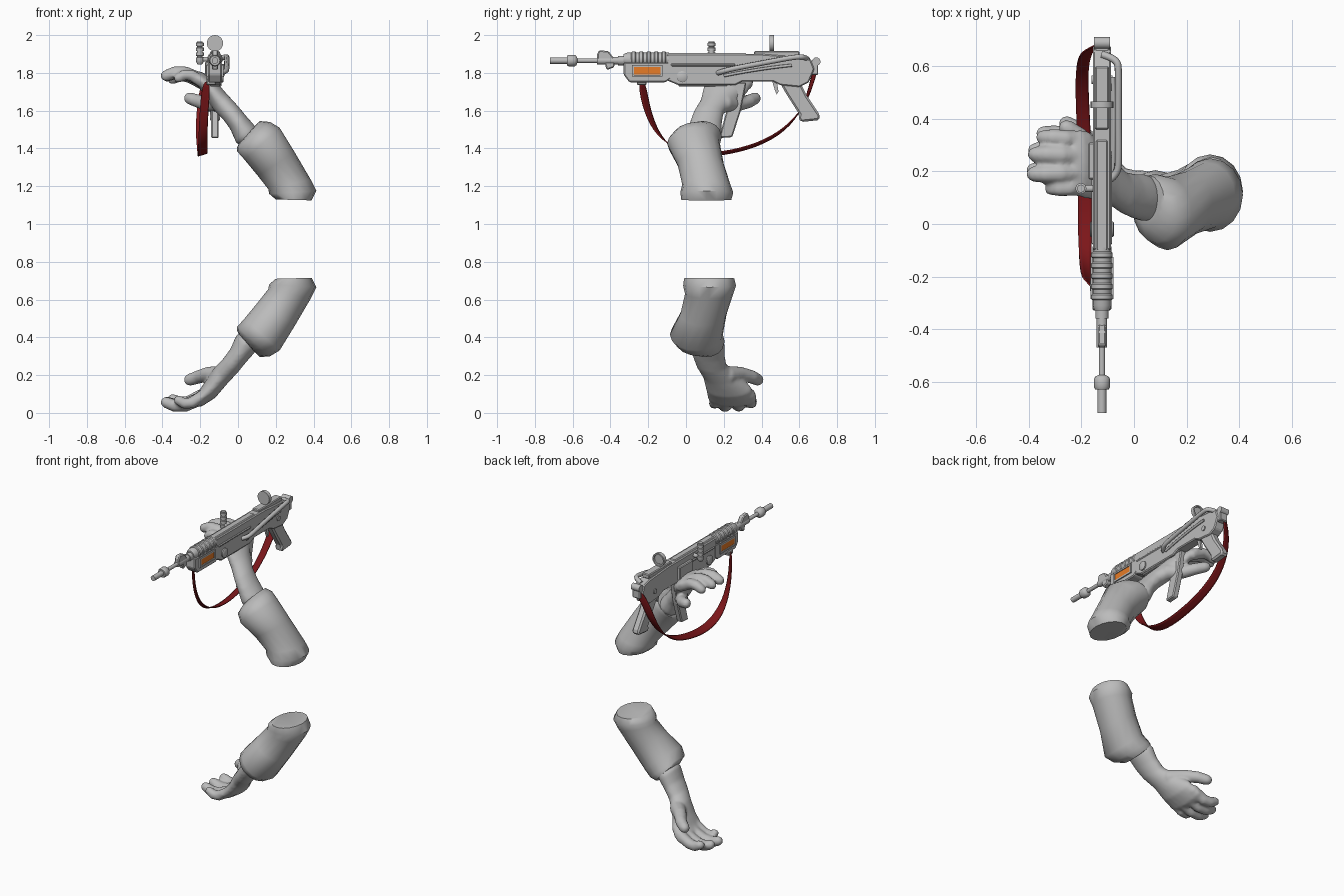
import bpy, bmesh, math
from mathutils import Vector

if "Cube" in bpy.data.objects:
    bpy.data.objects.remove(bpy.data.objects["Cube"])

GX = -0.122   # centre plane of the weapon


def material(name, rgb):
    m = bpy.data.materials.new(name)
    m.use_nodes = True
    m.diffuse_color = (*rgb, 1)
    m.node_tree.nodes["Principled BSDF"].inputs["Base Color"].default_value = (*rgb, 1)
    return m


GREY = material("plain grey", (0.5, 0.5, 0.5))
RED = material("strap red", (0.2, 0.008, 0.01))
ORANGE = material("panel orange", (0.8, 0.2, 0.02))


def finish(name, bm, mat=GREY, bevel=0, smooth=35):
    bmesh.ops.recalc_face_normals(bm, faces=bm.faces)
    me = bpy.data.meshes.new(name)
    bm.to_mesh(me)
    bm.free()
    me.materials.append(mat)
    ob = bpy.data.objects.new(name, me)
    bpy.context.collection.objects.link(ob)
    if bevel:
        mod = ob.modifiers.new("bevel", "BEVEL")
        mod.width, mod.segments, mod.limit_method = bevel, 1, "ANGLE"
    bpy.ops.object.select_all(action="DESELECT")
    ob.select_set(True)
    bpy.context.view_layer.objects.active = ob
    if smooth:
        bpy.ops.object.shade_smooth_by_angle(angle=math.radians(smooth))
    return ob


def skin(bm, rings):
    """Bridge closed rings of points and cap both ends."""
    vs = [[bm.verts.new(p) for p in r] for r in rings]
    n = len(vs[0])
    for a, b in zip(vs, vs[1:]):
        for i in range(n):
            bm.faces.new((a[i], a[(i + 1) % n], b[(i + 1) % n], b[i]))
    bm.faces.new(vs[0])
    bm.faces.new(vs[-1])


def plate(name, pts, half, x=GX, mat=GREY, bevel=0.006):
    """Side outline of (y, z) points given thickness along x."""
    bm = bmesh.new()
    skin(bm, [[(x + s * half, y, z) for y, z in pts] for s in (-1, 1)])
    return finish(name, bm, mat, bevel, 0)


def box(name, y0, y1, z0, z1, half, x=GX, mat=GREY, bevel=0.005):
    return plate(name, [(y0, z0), (y1, z0), (y1, z1), (y0, z1)], half, x, mat, bevel)


def turned(name, origin, axis, profile, sides=16):
    """Lathe of (distance, radius) pairs along an axis."""
    q = Vector(axis).to_track_quat("Z", "Y")
    bm = bmesh.new()
    skin(bm, [[Vector(origin) + q @ Vector((r * math.cos(t), r * math.sin(t), d))
               for t in (math.tau * i / sides for i in range(sides))] for d, r in profile])
    return finish(name, bm)


def tube_rings(pts, radii, sides=12):
    """Rings round a path with rounded ends."""
    pts = [Vector(p) for p in pts]
    d0, d1 = (pts[0] - pts[1]).normalized(), (pts[-1] - pts[-2]).normalized()
    r0, r1 = radii[0], radii[-1]
    path = [(pts[0] + d0 * r0 * .8, r0 * .5)] + list(zip(pts, radii))
    path += [(pts[-1] + d1 * r1 * .6, r1 * .8), (pts[-1] + d1 * r1 * .95, r1 * .35)]
    rings = []
    for i, (p, r) in enumerate(path):
        t = path[min(i + 1, len(path) - 1)][0] - path[max(i - 1, 0)][0]
        u = t.cross(Vector((0, .3, 1))).normalized()
        v = t.cross(u).normalized()
        rings.append([p + r * (u * math.cos(a) + v * math.sin(a))
                      for a in (math.tau * k / sides for k in range(sides))])
    return rings


def pipe(name, pts, r):
    cu = bpy.data.curves.new(name, "CURVE")
    cu.dimensions, cu.bevel_depth, cu.bevel_resolution, cu.use_fill_caps = "3D", r, 2, True
    sp = cu.splines.new("NURBS")
    sp.points.add(len(pts) - 1)
    for p, co in zip(sp.points, pts):
        p.co = (*co, 1)
    sp.use_endpoint_u, sp.order_u = True, 3
    cu.materials.append(GREY)
    ob = bpy.data.objects.new(name, cu)
    bpy.context.collection.objects.link(ob)


def section(outer, inner, y0, y1, sides=16):
    """Ellipse between two (x, z) edge points, spanning y0 to y1."""
    a, b = Vector((outer[0], 0, outer[1])), Vector((inner[0], 0, inner[1]))
    c = (a + b) / 2 + Vector((0, (y0 + y1) / 2, 0))
    return [c + (a - b) / 2 * math.cos(t) + Vector((0, (y1 - y0) / 2, 0)) * math.sin(t)
            for t in (math.tau * i / sides for i in range(sides))]


# Arms: the lower one mirrors the upper one
SLEEVE = [((.10, 1.53), (.005, 1.425), .02, .17), ((.115, 1.545), (-.005, 1.405), -.01, .185),
          ((.17, 1.54), (-.005, 1.385), -.07, .19), ((.22, 1.51), (.035, 1.34), -.1, .18),
          ((.30, 1.38), (.105, 1.255), -.045, .2), ((.385, 1.235), (.16, 1.185), -.02, .235),
          ((.415, 1.175), (.165, 1.16), -.03, .25), ((.39, 1.125), (.2, 1.13), -.025, .24)]
PALM = [((.12, 1.48), (.04, 1.4), .02, .17), ((.085, 1.525), (-.01, 1.43), .01, .19),
        ((.045, 1.57), (-.04, 1.5), .02, .19), ((0, 1.625), (-.08, 1.555), .04, .2),
        ((-.06, 1.69), (-.125, 1.6), .075, .25), ((-.12, 1.76), (-.165, 1.66), .09, .33),
        ((-.19, 1.805), (-.205, 1.72), .1, .36), ((-.225, 1.81), (-.23, 1.745), .11, .355)]
# finger: base y, tip y, length, height, radius
FINGERS = [(.32, .33, .165, -.015, .034), (.26, .265, .195, 0, .036),
           (.195, .19, .2, .002, .036), (.14, .135, .135, -.01, .031)]
THUMB = [(-.09, .2, 1.64), (-.16, .275, 1.635), (-.21, .335, 1.65), (-.255, .365, 1.665)]


def arm(label, flip):
    def place(bm):
        for v in bm.verts:
            if flip:
                v.co.z = 1.84 - v.co.z
                v.co.y += .015
        return bm

    bm = bmesh.new()
    skin(bm, [section(*s) for s in SLEEVE])
    ob = finish(label + "_sleeve", place(bm), smooth=50)
    bm = bmesh.new()
    skin(bm, [section(*s, sides=20) for s in PALM])
    for y0, y1, ln, dz, r in FINGERS:
        skin(bm, tube_rings([(-.18, y0, 1.755 + dz), (-.18 - ln * .5, (y0 + y1) / 2, 1.798 + dz),
                             (-.18 - ln * .78, y1, 1.80 + dz), (-.18 - ln, y1, 1.783 + dz)],
                            [r, r, r * .95, r * .85]))
    skin(bm, tube_rings(THUMB, [.05, .04, .036, .033]))
    glove = finish(label + "_glove", place(bm), smooth=180)
    rm = glove.modifiers.new("fuse", "REMESH")
    rm.mode, rm.voxel_size, rm.use_smooth_shade = "VOXEL", .009, True
    sm = glove.modifiers.new("soften", "SMOOTH")
    sm.factor, sm.iterations = .5, 5


arm("upper", False)
arm("lower", True)

# Barrel, muzzle and front sight
turned("barrel", (GX, -.72, 1.865), (0, 1, 0),
       [(0, .017), (.09, .017), (.09, .026), (.1, .031), (.13, .031), (.14, .024), (.145, .012),
        (.25, .012), (.25, .02), (.36, .02), (.36, .025), (.42, .025)])
plate("front_sight", [(-.47, 1.9), (-.46, 1.92), (-.41, 1.915), (-.375, 1.87), (-.38, 1.83),
                      (-.42, 1.815), (-.43, 1.85), (-.47, 1.85)], .016)

# Handguard with cooling ribs and an orange panel on each side
turned("barrel_shroud", (GX, -.33, 1.872), (0, 1, 0), [(0, .028), (.02, .036), (.24, .036)])
for i in range(5):
    y = -.29 + i * .04
    turned("shroud_rib", (GX, y, 1.873), (0, 1, 0), [(0, .036), (.005, .041), (.02, .041), (.025, .036)])
plate("handguard", [(-.33, 1.855), (-.08, 1.855), (-.08, 1.77), (-.11, 1.75), (-.3, 1.75), (-.33, 1.79)], .036)
for s in (-1, 1):
    x = GX + s * .038
    box("orange_panel", -.275, -.135, 1.792, 1.83, .003, x, ORANGE, 0)
    for z in (1.785, 1.837):
        box("panel_frame_rail", -.285, -.125, z - .005, z + .005, .006, x, bevel=0)
    for y in (-.28, -.13):
        box("panel_frame_post", y - .005, y + .005, 1.785, 1.837, .006, x, bevel=0)
    box("receiver_rib", -.08, .26, 1.835, 1.85, .005, GX + s * .034)
    turned("pivot_bolt", (GX + s * .03, -.02, 1.78), (s, 0, 0), [(0, .03), (.012, .03), (.016, .024)])
    turned("rear_bolt", (GX + s * .03, .55, 1.79), (s, 0, 0), [(0, .016), (.01, .016)])

# Receiver, top rail and stock end
plate("receiver", [(-.1, 1.9), (.4, 1.9), (.6, 1.885), (.66, 1.87), (.68, 1.82), (.65, 1.75),
                   (.6, 1.725), (.5, 1.735), (.46, 1.755), (.3, 1.755), (.26, 1.735), (-.04, 1.735),
                   (-.1, 1.76)], .034)
box("top_rail", -.1, .32, 1.89, 1.905, .022)
box("rear_sight_base", .36, .6, 1.885, 1.915, .026)
box("lower_body", -.04, .22, 1.727, 1.76, .026)
box("ejection_plate", .17, .31, 1.77, 1.86, .012, GX - .04)
box("end_block", .61, .7, 1.79, 1.865, .028)
turned("end_ring", (GX - .03, .69, 1.86), (1, 0, 0), [(0, .022), (.06, .022)])

# Sights and side knob
box("sight_stem", .445, .465, 1.9, 1.93, .014)
turned("sight_disc", (GX, .442, 1.957), (0, 1, 0),
       [(0, .034), (0, .043), (.024, .043), (.024, .034), (.016, .032)], 24)
ribs = [(0, .012), (.01, .018)]
for i in range(4):
    ribs += [(.02 + i * .026, .021), (.036 + i * .026, .021), (.038 + i * .026, .015), (.044 + i * .026, .015)]
turned("side_knob", (-.202, .135, 1.845), (0, 0, 1), ribs)
turned("knob_arm", (-.205, .135, 1.872), (1, 0, 0), [(0, .013), (.07, .013)])

# Side hose
pipe("side_hose", [(GX + .03, .17, 1.80), (-.062, .19, 1.808), (-.058, .26, 1.825), (-.06, .42, 1.855),
                   (-.058, .58, 1.885), (-.065, .63, 1.885), (GX, .645, 1.87)], .014)
pipe("side_rod", [(-.08, .2, 1.785), (-.075, .4, 1.825), (-.08, .56, 1.84)], .008)

# Grip, trigger and magazine
plate("pistol_grip", [(.49, 1.76), (.61, 1.74), (.64, 1.68), (.71, 1.575), (.705, 1.55), (.61, 1.54),
                      (.595, 1.56), (.6, 1.58), (.53, 1.69)], .026, bevel=.01)
plate("trigger", [(.455, 1.76), (.48, 1.76), (.49, 1.7), (.48, 1.685), (.47, 1.71)], .008, bevel=0)
plate("magazine", [(.23, 1.75), (.32, 1.75), (.29, 1.6), (.245, 1.46), (.175, 1.455), (.215, 1.6)], .02)

# Strap: ribbon of centre point and half width vector
STRAP = [((-.165, -.235, 1.76), (.02, -.02, 0)), ((-.178, -.215, 1.63), (.021, -.018, 0)),
         ((-.185, -.165, 1.49), (.022, -.012, 0)), ((-.187, -.07, 1.395), (.025, 0, .008)),
         ((-.187, .06, 1.362), (.026, 0, .008)), ((-.187, .2, 1.372), (.026, 0, .008)),
         ((-.192, .38, 1.415), (.025, 0, .008)), ((-.2, .53, 1.5), (.024, 0, .008)),
         ((-.195, .625, 1.62), (.024, .006, .006)), ((-.175, .665, 1.74), (.024, .008, 0)),
         ((-.13, .69, 1.84), (.02, .012, 0))]
bm = bmesh.new()
rows = [[bm.verts.new(Vector(c) + s * Vector(w)) for s in (-1, 1)] for c, w in STRAP]
for a, b in zip(rows, rows[1:]):
    bm.faces.new((a[0], a[1], b[1], b[0]))
strap = finish("carry_strap", bm, RED, smooth=180)
sub = strap.modifiers.new("round", "SUBSURF")
sub.levels = sub.render_levels = 2
thick = strap.modifiers.new("thickness", "SOLIDIFY")
thick.thickness, thick.offset = .006, 0
box("strap_lug", -.26, -.21, 1.735, 1.765, .025, GX - .02)
